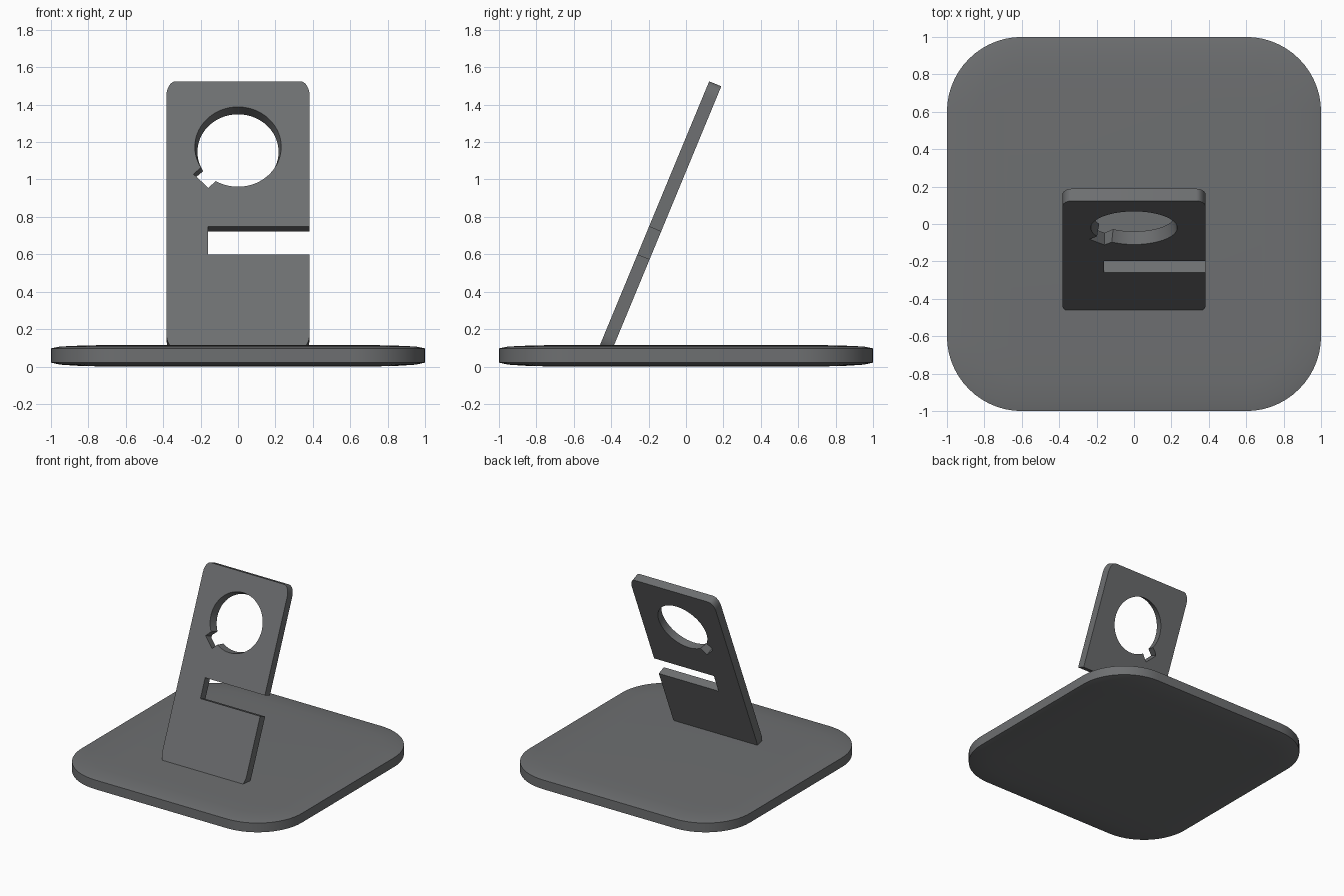
import bpy, bmesh
from math import sin, cos, pi, radians, asin, atan2, hypot
from mathutils import Vector

if "Cube" in bpy.data.objects:
    bpy.data.objects.remove(bpy.data.objects["Cube"])


def rounded_rect(x0, x1, y0, y1, rx, ry, seg):
    pts = []
    corners = [(x1 - rx, y1 - ry), (x0 + rx, y1 - ry), (x0 + rx, y0 + ry), (x1 - rx, y0 + ry)]
    for q, (cx, cy) in enumerate(corners):
        for i in range(seg + 1):
            a = (q + i / seg) * pi / 2
            pts.append((cx + rx * cos(a), cy + ry * sin(a)))
    return pts


def finish(ob, angle):
    ob.data.materials.append(dark)
    bpy.ops.object.select_all(action='DESELECT')
    ob.select_set(True)
    bpy.context.view_layer.objects.active = ob
    bpy.ops.object.shade_smooth_by_angle(angle=radians(angle))


dark = bpy.data.materials.new("dark_grey")
dark.diffuse_color = (0.155, 0.160, 0.165, 1)
dark.use_nodes = True
dark.node_tree.nodes["Principled BSDF"].inputs["Base Color"].default_value = dark.diffuse_color

# base: rounded square slab with gently crowned top and bottom, lofted from rings
profile = [(0.30, 0.0), (0.16, 0.003), (0.05, 0.010), (0.0, 0.021),
           (0.0, 0.097), (0.05, 0.107), (0.16, 0.112), (0.30, 0.115)]
bm = bmesh.new()
rings = []
for inset, z in profile:
    h, r = 1 - inset, 0.4 - inset
    rings.append([bm.verts.new((x, y, z))
                  for x, y in rounded_rect(-h, h, -h, h, r, r, 14)])
for a, b in zip(rings, rings[1:]):
    n = len(a)
    for i in range(n):
        j = (i + 1) % n
        bm.faces.new((a[i], a[j], b[j], b[i]))
bm.faces.new(rings[0][::-1])
bm.faces.new(rings[-1])
mesh = bpy.data.meshes.new("base")
bm.to_mesh(mesh)
bm.free()
base = bpy.data.objects.new("base", mesh)
bpy.context.collection.objects.link(base)
finish(base, 30)

# back plate outline: rounded rectangle with a slot open on the right side
outline = rounded_rect(-0.383, 0.383, -0.02, 1.526, 0.05, 0.085, 8)
outline += [(0.383, 0.525), (-0.16, 0.525), (-0.16, 0.685), (0.383, 0.685)]

# round charger hole with a square cable notch at the lower left
R, R_BACK, CV, HALF, REACH = 0.231, 0.217, 1.147, 0.056, 0.28
mid, gap = radians(225), asin(HALF / R)
hole = []
for i in range(65):
    a = mid + gap + (2 * pi - 2 * gap) * i / 64
    hole.append((R * cos(a), CV + R * sin(a)))
for side in (-1, 1):
    a = mid + side * atan2(HALF, REACH)
    d = hypot(REACH, HALF)
    hole.append((d * cos(a), CV + d * sin(a)))

# fill and thicken the plate, leaning back from the base
T = 0.07
tilt = radians(67.5)
curve = bpy.data.curves.new("back_plate", 'CURVE')
curve.dimensions = '2D'
curve.fill_mode = 'BOTH'
curve.extrude = T / 2
for pts in (outline, hole):
    s = curve.splines.new('POLY')
    s.points.add(len(pts) - 1)
    for p, (x, y) in zip(s.points, pts):
        p.co = (x, y, 0, 1)
    s.use_cyclic_u = True
plate = bpy.data.objects.new("back_plate", curve)
bpy.context.collection.objects.link(plate)
plate.rotation_euler.x = tilt
plate.location = Vector((0, -0.46, 0.115)) - Vector((0, -sin(tilt), cos(tilt))) * T / 2
bpy.ops.object.select_all(action='DESELECT')
plate.select_set(True)
bpy.context.view_layer.objects.active = plate
bpy.ops.object.convert(target='MESH')
plate = bpy.context.object

# weld the fill to the walls and narrow the hole towards the back
bm = bmesh.new()
bm.from_mesh(plate.data)
bmesh.ops.remove_doubles(bm, verts=bm.verts, dist=0.0005)
for v in bm.verts:
    if v.co.z < 0 and abs(hypot(v.co.x, v.co.y - CV) - R) < 0.002:
        v.co.x *= R_BACK / R
        v.co.y = CV + (v.co.y - CV) * R_BACK / R
bmesh.ops.recalc_face_normals(bm, faces=bm.faces)
bm.to_mesh(plate.data)
bm.free()
finish(plate, 30)
